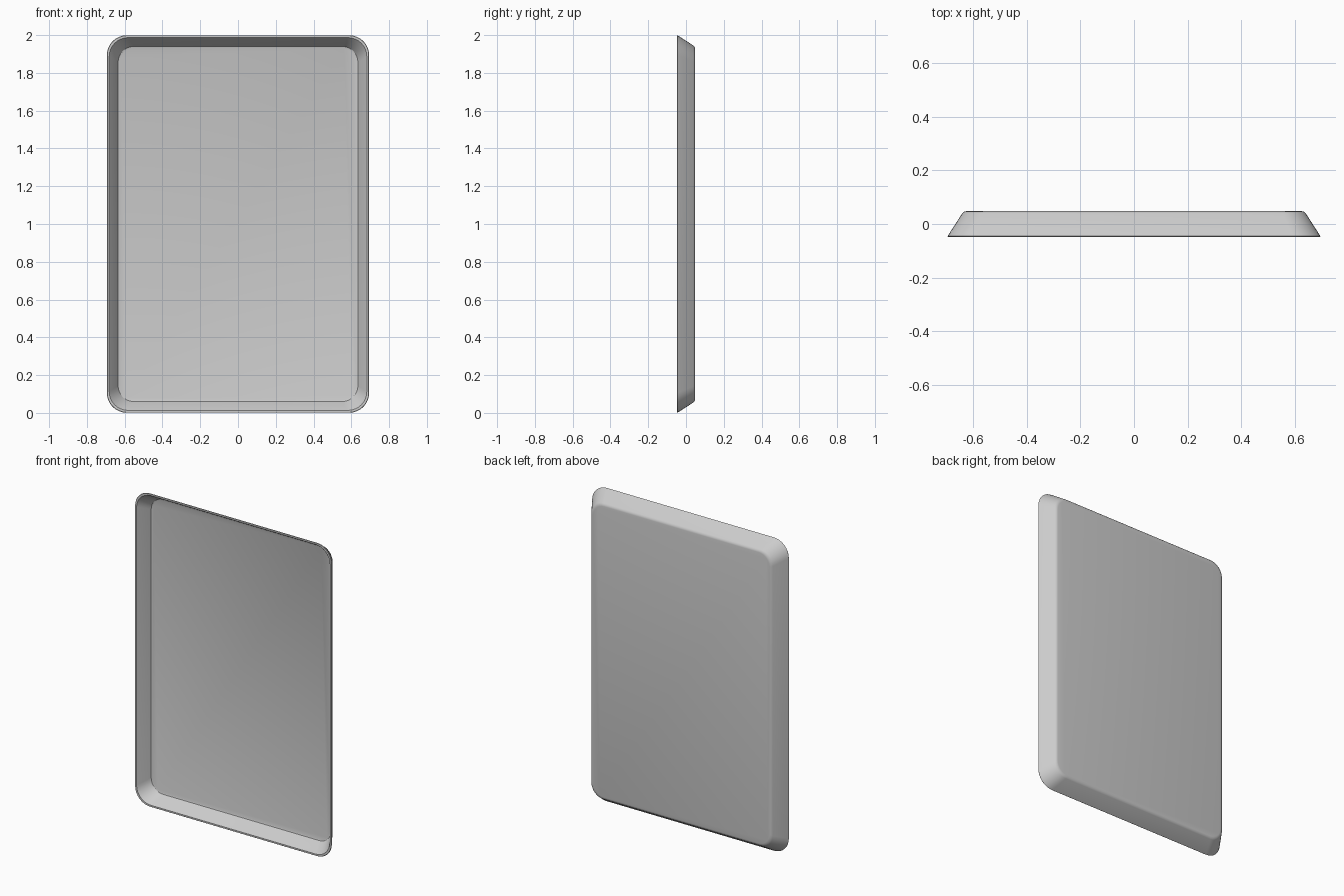
import bpy, bmesh, math

if "Cube" in bpy.data.objects:
    bpy.data.objects.remove(bpy.data.objects["Cube"])

HALF_W, HALF_H, CORNER, SEGS = 0.695, 1.0, 0.105, 8

# Wall cross-section: (inset from outer edge, y), from back panel round the rim to inner floor
profile = [(0.072, 0.048), (0.063, 0.046), (0.055, 0.039), (0.001, -0.045),
           (0.003, -0.048), (0.013, -0.048), (0.015, -0.046),
           (0.056, 0.026), (0.060, 0.032), (0.068, 0.035)]


def rounded_ring(bm, inset, y):
    """One rounded-rectangle loop standing in the xz plane."""
    r = CORNER - inset * 0.35
    cx, cz = HALF_W - inset - r, HALF_H - inset - r
    verts = []
    for q, (sx, sz) in enumerate([(1, 1), (-1, 1), (-1, -1), (1, -1)]):
        for i in range(SEGS + 1):
            a = math.pi / 2 * (q + i / SEGS)
            verts.append(bm.verts.new((sx * cx + r * math.cos(a), y,
                                       1 + sz * cz + r * math.sin(a))))
    return verts


# Tray shell: loft the profile, cap back panel and inner floor
bm = bmesh.new()
rings = [rounded_ring(bm, *p) for p in profile]
n = len(rings[0])
for a, b in zip(rings, rings[1:]):
    for i in range(n):
        j = (i + 1) % n
        bm.faces.new((a[i], a[j], b[j], b[i]))
bm.faces.new(rings[0])
bm.faces.new(rings[-1])
bmesh.ops.recalc_face_normals(bm, faces=bm.faces)

mesh = bpy.data.meshes.new("tray")
bm.to_mesh(mesh)
bm.free()
tray = bpy.data.objects.new("tray", mesh)
bpy.context.collection.objects.link(tray)
bpy.context.view_layer.objects.active = tray
tray.select_set(True)
bpy.ops.object.shade_smooth_by_angle(angle=math.radians(30))
